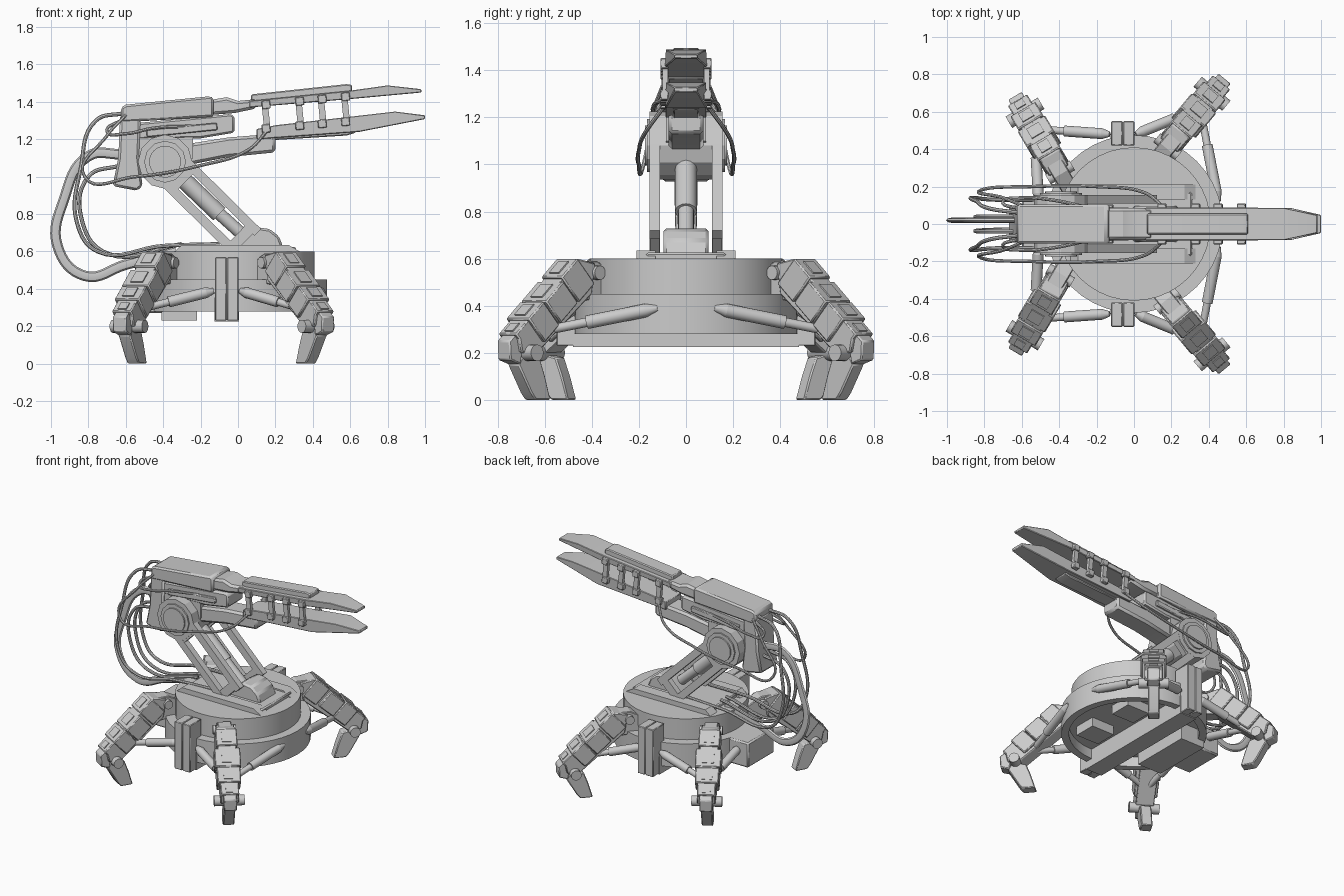
import bpy, bmesh, math
from mathutils import Matrix, Vector

if "Cube" in bpy.data.objects:
    bpy.data.objects.remove(bpy.data.objects["Cube"])

I = Matrix.Identity(4)
made = []


def finish(name, bm, matrix=I, bevel=0.0):
    bmesh.ops.recalc_face_normals(bm, faces=bm.faces)
    mesh = bpy.data.meshes.new(name)
    bm.to_mesh(mesh)
    bm.free()
    mesh.transform(matrix)
    obj = bpy.data.objects.new(name, mesh)
    bpy.context.collection.objects.link(obj)
    if bevel:
        mod = obj.modifiers.new("chamfer", 'BEVEL')
        mod.width, mod.segments = bevel, 1
    made.append(obj)


def prism(name, pts, w, y=0.0, matrix=I, bevel=0.0, taper=None):
    """Side profile in x/z, extruded to half-width w around y."""
    bm = bmesh.new()
    sides = []
    for s in (-1, 1):
        row = []
        for x, z in pts:
            f = taper[1] if taper and x > taper[0] else 1
            row.append(bm.verts.new((x, y + s * w * f, z)))
        sides.append(row)
        bm.faces.new(row)
    n = len(pts)
    for i in range(n):
        j = (i + 1) % n
        bm.faces.new((sides[0][i], sides[0][j], sides[1][j], sides[1][i]))
    finish(name, bm, matrix, bevel)


def box(name, center, size, matrix=I, tilt=0.0, bevel=0.0):
    bm = bmesh.new()
    bmesh.ops.create_cube(bm, size=1, matrix=Matrix.Diagonal((*size, 1)))
    place = Matrix.Translation(center) @ Matrix.Rotation(tilt, 4, 'Y')
    finish(name, bm, matrix @ place, bevel)


def rod(name, a, b, r, matrix=I, sides=16, r2=None, recess=0.0):
    """Cylinder or cone from a to b; recess hollows the end at a."""
    a, b = Vector(a), Vector(b)
    d = b - a
    bm = bmesh.new()
    bmesh.ops.create_cone(bm, cap_ends=True, segments=sides, radius1=r,
                          radius2=r if r2 is None else r2, depth=d.length)
    if recess:
        cap = min(bm.faces, key=lambda f: f.calc_center_median().z)
        bmesh.ops.inset_region(bm, faces=[cap], thickness=0.05)
        lip = bmesh.ops.extrude_discrete_faces(bm, faces=[cap])["faces"][0]
        bmesh.ops.translate(bm, verts=lip.verts, vec=(0, 0, recess))
    turn = d.to_track_quat('Z', 'Y').to_matrix().to_4x4()
    finish(name, bm, matrix @ Matrix.Translation((a + b) / 2) @ turn)


def cable(name, pts, r, flat=1.0):
    cu = bpy.data.curves.new(name, 'CURVE')
    cu.dimensions, cu.bevel_depth = '3D', r
    cu.bevel_resolution, cu.resolution_u, cu.use_fill_caps = 2, 8, True
    sp = cu.splines.new('BEZIER')
    sp.bezier_points.add(len(pts) - 1)
    for p, co in zip(sp.bezier_points, pts):
        p.co = co
        p.handle_left_type = p.handle_right_type = 'AUTO'
    tmp = bpy.data.objects.new(name, cu)
    bpy.context.collection.objects.link(tmp)
    bpy.context.view_layer.update()
    ev = tmp.evaluated_get(bpy.context.evaluated_depsgraph_get())
    mesh = bpy.data.meshes.new_from_object(ev)
    mesh.transform(Matrix.Diagonal((1, flat, 1, 1)))
    bpy.data.objects.remove(tmp)
    obj = bpy.data.objects.new(name, mesh)
    bpy.context.collection.objects.link(obj)
    made.append(obj)


# Base drum and deck
rod("lower_drum", (0, 0, 0.28), (0, 0, 0.45), 0.475, sides=40, recess=0.07)
rod("upper_drum", (0, 0, 0.45), (0, 0, 0.6), 0.41, sides=40)
box("deck_plate", (0.0, 0, 0.605), (0.62, 0.34, 0.04), bevel=0.008)
box("rear_block", (-0.5, 0, 0.36), (0.2, 0.3, 0.18), bevel=0.01)
box("rear_underside_block", (-0.315, 0, 0.29), (0.19, 0.44, 0.12))
box("underside_beam", (-0.06, 0, 0.29), (0.13, 0.96, 0.13))
for s in (-1, 1):
    prism("deck_rail", [(-0.34, 0.6), (-0.3, 0.635), (0.27, 0.635), (0.33, 0.6)], 0.04, s * 0.17)
    for x in (-0.092, -0.028):
        box("side_post", (x, s * 0.485, 0.4), (0.06, 0.13, 0.34), bevel=0.004)
    box("side_post_core", (-0.06, s * 0.485, 0.4), (0.06, 0.12, 0.33))
    box("underside_pad", (0.18, s * 0.18, 0.325), (0.18, 0.16, 0.08))


# Legs with their bracing struts
def leg(hip, degrees, brace_x):
    m = Matrix.Translation((*hip, 0)) @ Matrix.Rotation(math.radians(degrees), 4, 'Z')
    side = math.copysign(1, hip[1])
    prism("leg_hip", [(-0.08, 0.44), (-0.08, 0.54), (0.02, 0.59), (0.12, 0.59), (0.1, 0.42)],
          0.045, matrix=m, bevel=0.005)
    rod("hip_pin", (0.03, -0.075, 0.54), (0.03, 0.075, 0.54), 0.03, m)
    prism("leg_thigh", [(0.04, 0.58), (0.14, 0.6), (0.47, 0.29), (0.45, 0.2), (0.36, 0.2), (0.06, 0.45)],
          0.06, matrix=m, bevel=0.006)
    # Overlapping armour along the thigh
    top, low = Vector((0.12, 0, 0.53)), Vector((0.43, 0, 0.25))
    pitch = math.atan2(top.z - low.z, low.x - top.x)
    for f, length, width, thick in ((0.08, 0.12, 0.14, 0.145), (0.41, 0.13, 0.17, 0.125),
                                    (0.71, 0.11, 0.155, 0.135), (0.95, 0.08, 0.12, 0.115)):
        p = top.lerp(low, f)
        box("thigh_armour", p, (length, width, thick), m, pitch, 0.006)
        lift = Vector((math.sin(pitch), 0, math.cos(pitch))) * thick * 0.5
        box("armour_ridge", p + lift, (length * 0.6, width * 0.45, 0.012), m, pitch)
    rod("knee_axle", (0.4, -0.1, 0.2), (0.4, 0.1, 0.2), 0.035, m)
    prism("knee_guard", [(0.42, 0.26), (0.47, 0.28), (0.505, 0.25), (0.5, 0.17), (0.44, 0.15)],
          0.042, matrix=m, bevel=0.006)
    prism("foot", [(0.27, 0.0), (0.355, 0.0), (0.38, 0.03), (0.45, 0.15), (0.42, 0.2), (0.33, 0.18), (0.3, 0.1)],
          0.037, matrix=m, bevel=0.006)
    start = m @ Vector((0.3, 0, 0.29))
    sx = 1 if hip[0] > 0 else -1
    for end in ((-0.06 + sx * 0.07, side * 0.48, 0.39), (brace_x, side * 0.12, 0.39)):
        end = Vector(end)
        rod("strut_piston", start, start.lerp(end, 0.5), 0.02)
        rod("strut_sleeve", start.lerp(end, 0.4), start.lerp(end, 0.9), 0.029)
        rod("strut_tip", start.lerp(end, 0.9), end, 0.029, r2=0.014)


for s in (-1, 1):
    leg((0.16, s * 0.39), s * 50, 0.45)
    leg((-0.38, s * 0.25), s * 120.5, -0.51)

# Lifting arm
shoulder = Vector((-0.39, 0, 1.08))
foot_pt = Vector((0.05, 0, 0.645))
run = foot_pt - shoulder
slope = math.atan2(-run.z, run.x)
across = Vector((math.sin(slope), 0, math.cos(slope)))
for s in (-1, 1):
    for o in (-0.08, 0.08):
        c = (shoulder + foot_pt) / 2 + across * o + Vector((0, s * 0.132, 0))
        box("arm_bar", c, (run.length, 0.045, 0.05), tilt=slope)
    for f in (0.2, 0.93):
        box("arm_bridge", shoulder.lerp(foot_pt, f) + Vector((0, s * 0.132, 0)),
            (0.06, 0.04, 0.17), tilt=slope)
prism("arm_pivot_housing", [(-0.03, 0.6), (0.04, 0.69), (0.1, 0.73), (0.17, 0.72), (0.22, 0.68), (0.25, 0.6)],
      0.095, bevel=0.012)
rod("lift_sleeve", (-0.33, 0, 1.02), (-0.1, 0, 0.8), 0.046)
rod("lift_piston", (-0.12, 0, 0.82), (0.08, 0, 0.64), 0.034)
rod("shoulder_drum", (-0.39, -0.155, 1.08), (-0.39, 0.155, 1.08), 0.145, sides=12)
for s in (-1, 1):
    rod("shoulder_ring", (-0.39, s * 0.15, 1.08), (-0.39, s * 0.165, 1.08), 0.112, sides=12)
    rod("shoulder_cap", (-0.39, s * 0.16, 1.08), (-0.39, s * 0.175, 1.08), 0.085, sides=24)

# Gun body
prism("rear_mount", [(-0.63, 1.33), (-0.52, 1.33), (-0.53, 1.1), (-0.51, 0.95), (-0.54, 0.925), (-0.67, 0.95), (-0.64, 1.1)],
      0.1, bevel=0.012)
prism("gun_cradle", [(-0.56, 1.03), (-0.32, 1.03), (-0.24, 1.1), (-0.24, 1.22), (-0.56, 1.22)], 0.085)
prism("rear_housing", [(-0.625, 1.29), (-0.625, 1.37), (-0.6, 1.385), (-0.15, 1.43), (-0.13, 1.42), (-0.13, 1.32)],
      0.105, bevel=0.018)
prism("middle_receiver", [(-0.56, 1.2), (-0.56, 1.285), (-0.04, 1.335), (-0.02, 1.325), (-0.02, 1.235), (-0.2, 1.205)],
      0.088, bevel=0.01)
prism("lower_receiver", [(-0.3, 1.17), (-0.05, 1.21), (0.2, 1.23), (0.2, 1.13), (-0.05, 1.105), (-0.28, 1.06)],
      0.075, bevel=0.015)
prism("upper_neck", [(-0.15, 1.41), (-0.06, 1.425), (0.0, 1.405), (0.1, 1.415), (0.1, 1.365), (-0.02, 1.34), (-0.15, 1.33)],
      0.085, bevel=0.015)
for s in (-1, 1):
    box("receiver_panel", (-0.3, s * 0.09, 1.25), (0.38, 0.03, 0.04), tilt=-0.1, bevel=0.005)

# Twin prongs and the brackets between them
prism("upper_prong", [(0.06, 1.37), (0.06, 1.405), (0.6, 1.46), (0.8, 1.488), (0.98, 1.468), (0.98, 1.45), (0.6, 1.415)],
      0.088, taper=(0.9, 0.55), bevel=0.004)
prism("upper_prong_cap", [(0.07, 1.39), (0.07, 1.44), (0.58, 1.495), (0.61, 1.49), (0.61, 1.45)], 0.055, bevel=0.006)
prism("lower_prong", [(0.1, 1.2), (0.1, 1.255), (0.2, 1.275), (0.84, 1.348), (1.0, 1.328), (1.0, 1.308), (0.65, 1.24)],
      0.088, taper=(0.9, 0.55), bevel=0.004)
prism("lower_prong_keel", [(0.1, 1.19), (0.1, 1.23), (0.63, 1.27), (0.63, 1.235), (0.58, 1.22)], 0.055, bevel=0.006)
for x in (0.15, 0.33, 0.45, 0.575):
    z0, z1 = 1.245 + 0.085 * x, 1.37 + 0.1 * x
    for s in (-1, 1):
        box("prong_bracket", (x, s * 0.088, (z0 + z1) / 2), (0.034, 0.024, z1 - z0), tilt=-0.1)
        for z in (z0, z1):
            box("bracket_pad", (x, s * 0.092, z), (0.046, 0.034, 0.045), tilt=-0.1, bevel=0.004)

# Cables
cable("main_hose", [(-0.62, 0.04, 1.12), (-0.8, 0.04, 1.11), (-0.93, 0.04, 0.88), (-0.965, 0.04, 0.63),
                    (-0.82, 0.04, 0.47), (-0.6, 0.04, 0.53), (-0.33, 0.04, 0.6)], 0.028, flat=0.5)
for s in (-1, 1):
    cable("side_cable", [(-0.6, s * 0.1, 1.33), (-0.7, s * 0.14, 1.22), (-0.82, s * 0.18, 1.0), (-0.55, s * 0.2, 1.0),
                         (-0.2, s * 0.2, 1.06), (0.05, s * 0.17, 1.14), (0.16, s * 0.09, 1.25)], 0.009)
    cable("upper_cable", [(-0.61, s * 0.06, 1.34), (-0.76, s * 0.08, 1.3), (-0.84, s * 0.12, 1.05),
                          (-0.86, s * 0.14, 0.75), (-0.75, s * 0.13, 0.6), (-0.4, s * 0.13, 0.63), (-0.1, s * 0.12, 0.64)], 0.011)
    cable("rear_cable", [(-0.63, s * 0.04, 1.06), (-0.8, s * 0.04, 1.0), (-0.83, s * 0.035, 0.75),
                         (-0.7, s * 0.03, 0.59), (-0.3, s * 0.03, 0.64)], 0.011)
    cable("receiver_cable", [(-0.61, s * 0.08, 1.31), (-0.7, s * 0.12, 1.24), (-0.6, s * 0.14, 1.23),
                             (-0.45, s * 0.13, 1.26), (-0.25, s * 0.09, 1.27)], 0.009)

# Smooth shading with sharp edges kept
bpy.ops.object.select_all(action='DESELECT')
for obj in made:
    obj.select_set(True)
bpy.context.view_layer.objects.active = made[0]
bpy.ops.object.shade_smooth_by_angle(angle=math.radians(25))
